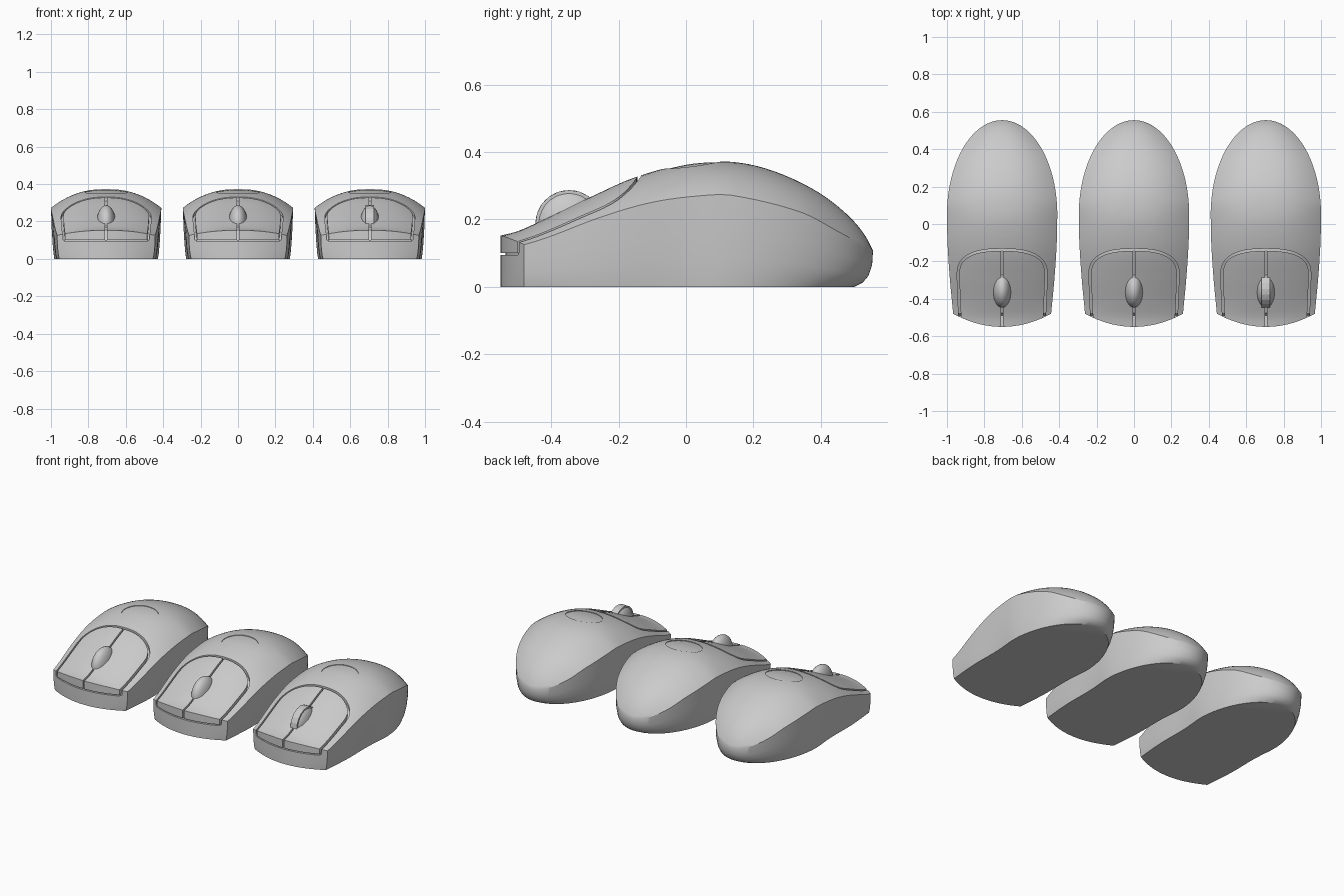
import bpy, bmesh, math

if "Cube" in bpy.data.objects:
    bpy.data.objects.remove(bpy.data.objects["Cube"])

SPACING = 0.705


def curve(pts):
    """Smooth interpolation through (y, value) points."""
    def slope(i):
        a, b = pts[max(i - 1, 0)], pts[min(i + 1, len(pts) - 1)]
        return (b[1] - a[1]) / (b[0] - a[0])

    def f(y):
        y = min(max(y, pts[0][0]), pts[-1][0])
        i = 0
        while i < len(pts) - 2 and y > pts[i + 1][0]:
            i += 1
        (y0, v0), (y1, v1) = pts[i], pts[i + 1]
        h = y1 - y0
        t = (y - y0) / h
        return ((2*t**3 - 3*t**2 + 1) * v0 + (t**3 - 2*t**2 + t) * h * slope(i)
                + (3*t**2 - 2*t**3) * v1 + (t**3 - t**2) * h * slope(i + 1))
    return f


# Side profiles: ridge line, shoulder crease and half width
ridge = curve([(-.56, .150), (-.5, .165), (-.43, .196), (-.28, .268), (-.154, .324), (0, .366),
               (.1, .373), (.2, .361), (.3, .328), (.4, .276), (.48, .213), (.53, .155), (.555, .107)])
crease = curve([(-.56, .105), (-.43, .140), (-.25, .208), (-.1, .251), (.05, .271), (.14, .271),
                (.34, .222), (.45, .165), (.555, .107)])
front_w = curve([(-.56, .257), (-.48, .262), (-.3, .279), (-.1, .292), (.05, .295)])


def half_width(y):
    if y < .05:
        return front_w(y)
    return .295 * math.sqrt(max(1 - ((y - .05) / .505) ** 2, 1e-6))


def height(x, y):
    u = min(abs(x) / half_width(y), 1)
    return crease(y) + (ridge(y) - crease(y)) * (1 - u ** 2.3)


def loft(name, rings):
    """Closed solid through equal-length rings, capped at both ends."""
    bm = bmesh.new()
    vs = [[bm.verts.new(p) for p in r] for r in rings]
    n = len(vs[0])
    for a, b in zip(vs, vs[1:]):
        for i in range(n):
            j = (i + 1) % n
            bm.faces.new((a[i], a[j], b[j], b[i]))
    bm.faces.new(vs[0])
    bm.faces.new(vs[-1])
    bmesh.ops.recalc_face_normals(bm, faces=bm.faces)
    me = bpy.data.meshes.new(name)
    bm.to_mesh(me)
    bm.free()
    ob = bpy.data.objects.new(name, me)
    bpy.context.collection.objects.link(ob)
    return ob


def activate(ob):
    bpy.ops.object.select_all(action='DESELECT')
    ob.select_set(True)
    bpy.context.view_layer.objects.active = ob


def cut(ob, cutter):
    m = ob.modifiers.new("cut", 'BOOLEAN')
    m.object, m.operation, m.solver = cutter, 'DIFFERENCE', 'EXACT'
    activate(ob)
    bpy.ops.object.modifier_apply(modifier=m.name)
    bpy.data.objects.remove(cutter)


def groove(path, w=.006, depth=.02):
    """Thin cutter that follows a path on the top surface."""
    rings = []
    for i, (x, y) in enumerate(path):
        a, b = path[max(i - 1, 0)], path[min(i + 1, len(path) - 1)]
        d = math.hypot(b[0] - a[0], b[1] - a[1])
        nx, ny = -(b[1] - a[1]) / d * w, (b[0] - a[0]) / d * w
        lo = .1 if y < -.48 else height(x, y) - depth
        hi = height(x, y) + .05
        rings.append([(x + nx, y + ny, lo), (x - nx, y - ny, lo),
                      (x - nx, y - ny, hi), (x + nx, y + ny, hi)])
    return loft("groove_cutter", rings)


# Plan outline: round back, tapering sides, bowed front
def front_y(x):
    return -.55 + .07 * (x / .262) ** 2


outline = [(.295 * math.cos(math.pi * i / 56), .05 + .505 * math.sin(math.pi * i / 56)) for i in range(57)]
ys = [.05 - .53 * i / 16 for i in range(1, 17)]
outline += [(-half_width(y), y) for y in ys]
outline += [(x, front_y(x)) for x in [-.262 + .524 * i / 18 for i in range(1, 18)]]
outline += [(half_width(y), y) for y in reversed(ys)]

# Body: side wall rings, then domed top rings
rings = []
for t, sx, sy in [(0, .955, .90), (.12, .97, .945), (.3, .983, .975), (.6, .995, .995)]:
    ring = []
    for x, y in outline:
        waist = 1 - .05 * (1 - t) * math.exp(-((y + .08) / .15) ** 2)
        ring.append((x * sx * waist, y * (sy if y > 0 else 1), t * height(x, y)))
    rings.append(ring)
for i in range(24):
    s = 1 - (i / 24) ** 1.4
    rings.append([(x * s, y * s, height(x * s, y * s)) for x, y in outline])
body = loft("mouse_body", rings)

# Button panel grooves: arch, centre split and front lip
arch = [(-.222, -.6), (-.226, -.49), (-.227, -.475), (-.232, -.37)]
for i in range(25):
    a = math.pi * (1 - i / 24)
    c, s = math.cos(a), math.sin(a)
    arch.append((math.copysign(.235 * abs(c) ** .78, c), -.27 + .132 * abs(s) ** .78))
arch += [(-x, y) for x, y in reversed(arch[:4])]
cut(body, groove(arch))
cut(body, groove([(0, y) for y in (-.14, -.2, -.27, -.36, -.43, -.475, -.49, -.6)], .005))
lip = []
for i in range(13):
    x = -.222 + .444 * i / 12
    y = front_y(x)
    lip.append([(x, y - .03, .094), (x, y + .015, .094), (x, y + .015, .101), (x, y - .03, .101)])
cut(body, loft("lip_cutter", lip))

# Shallow oval recess on the crown
oval = [(.115 * math.cos(math.tau * i / 48), .09 * math.sin(math.tau * i / 48)) for i in range(48)]
recess = [[(x, y + .02, .45) for x, y in oval]]
recess += [[(x * s, y * s + .02, height(x * s, y * s + .02) - .004) for x, y in oval]
           for s in (1, .75, .5, .25, .05)]
cut(body, loft("recess_cutter", recess))
activate(body)
bpy.ops.object.shade_smooth_by_angle(angle=math.radians(30))

# Scroll wheel
bpy.ops.mesh.primitive_uv_sphere_add(segments=32, ring_count=16, location=(0, -.347, .187))
wheel = bpy.context.object
wheel.name = "scroll_wheel"
wheel.scale = (.052, .1, .1)
bpy.ops.object.shade_smooth()

# Row of three mice
for name, x in (("left", -SPACING), ("right", SPACING)):
    for part in (body, wheel):
        c = part.copy()
        c.name = f"{name}_{part.name}"
        c.location.x = x
        bpy.context.collection.objects.link(c)

# Faceted tyre on the right-hand wheel
bpy.ops.mesh.primitive_cylinder_add(vertices=20, radius=.1, depth=.045,
                                    location=(SPACING, -.347, .187), rotation=(0, math.pi / 2, 0))
bpy.context.object.name = "right_wheel_tyre"
